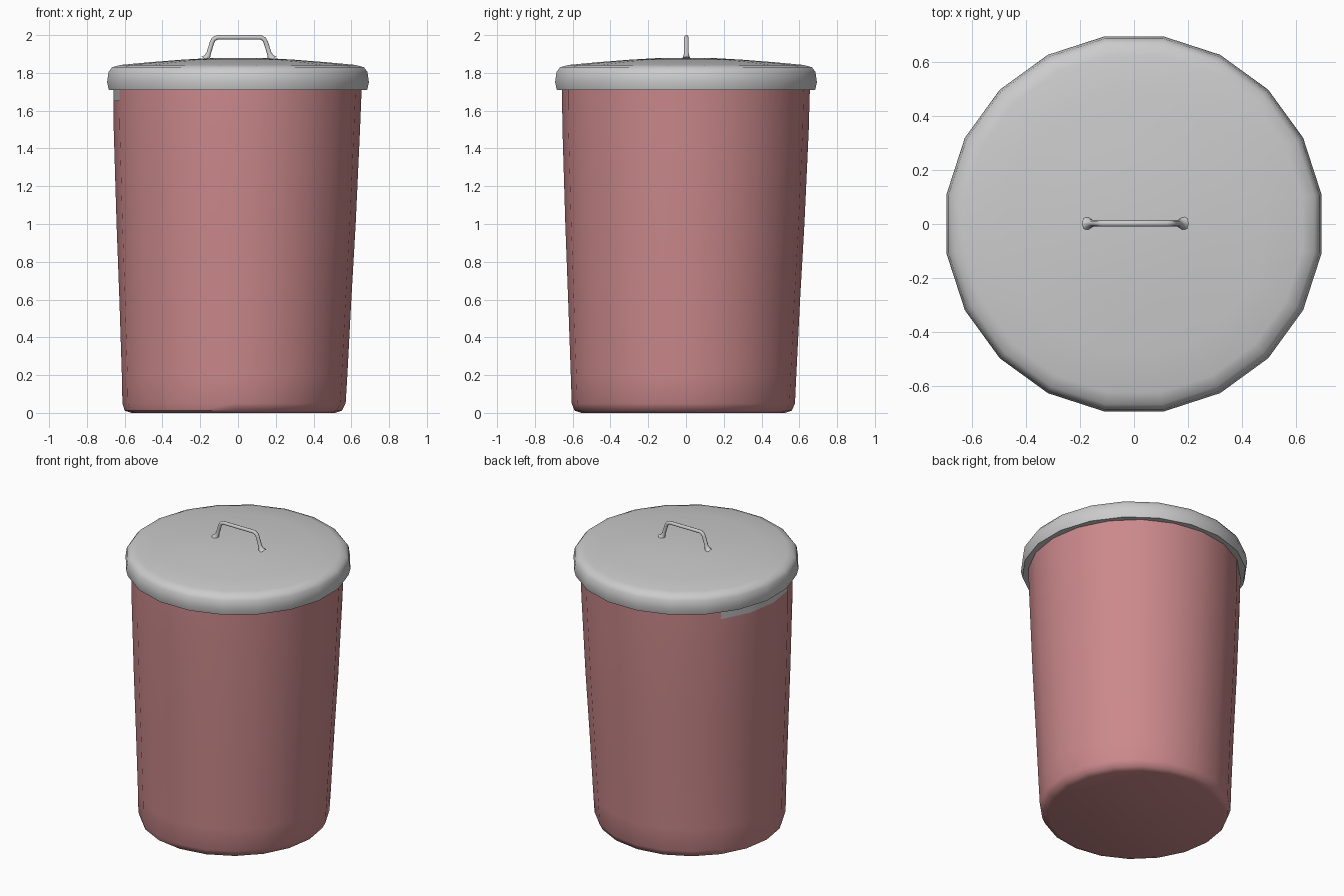
import bpy, bmesh
from math import sin, cos, radians

if "Cube" in bpy.data.objects:
    bpy.data.objects.remove(bpy.data.objects["Cube"])

SIDES = 20


def ring_point(ring, angle, extra=0.0):
    z, cx, cy, r = ring
    return (cx + (r + extra) * cos(angle), cy + (r + extra) * sin(angle), z)


def finish(name, bm, material=None):
    bmesh.ops.recalc_face_normals(bm, faces=bm.faces)
    mesh = bpy.data.meshes.new(name)
    bm.to_mesh(mesh)
    bm.free()
    mesh.shade_smooth()
    mesh.set_sharp_from_angle(angle=radians(50))
    if material:
        mesh.materials.append(material)
    obj = bpy.data.objects.new(name, mesh)
    bpy.context.collection.objects.link(obj)
    return obj


def loft(name, rings, start_deg, cap_start, cap_end, material=None):
    """Skin a stack of 20-sided rings, each (z, centre x, centre y, radius)."""
    bm = bmesh.new()
    step = 360 / SIDES
    loops = [[bm.verts.new(ring_point(r, radians(start_deg + i * step)))
              for i in range(SIDES)] for r in rings]
    for a, b in zip(loops, loops[1:]):
        for i in range(SIDES):
            j = (i + 1) % SIDES
            bm.faces.new((a[i], a[j], b[j], b[i]))
    if cap_start:
        bm.faces.new(loops[0][::-1])
    if cap_end:
        bm.faces.new(loops[-1])
    return finish(name, bm, material)


red = bpy.data.materials.new("faded_red")
red.diffuse_color = (0.60, 0.25, 0.26, 1)
red.use_nodes = True
red.node_tree.nodes["Principled BSDF"].inputs["Base Color"].default_value = red.diffuse_color

# Tapered bin body, slightly off centre at the base
body_rings = [
    (0.000, -0.025, -0.015, 0.540),
    (0.012, -0.025, -0.015, 0.575),
    (0.050, -0.021, -0.014, 0.591),
    (0.200, -0.018, -0.013, 0.597),
    (0.600, -0.014, -0.010, 0.614),
    (1.000, -0.010, -0.006, 0.633),
    (1.500, -0.006, -0.002, 0.652),
    (1.650, -0.003, -0.001, 0.655),
    (1.715, -0.001, 0.000, 0.656),
]
loft("bin_body", body_rings, 0, True, False, red)

# Low domed lid with a rounded rim and a flat lip underneath
lid_rings = [(z, 0, 0, r) for z, r in [
    (1.712, 0.640), (1.710, 0.692), (1.750, 0.702), (1.805, 0.694),
    (1.830, 0.675), (1.842, 0.630), (1.856, 0.480), (1.870, 0.300),
    (1.879, 0.140), (1.880, 0.020)]]
loft("lid", lid_rings, 9, False, True)

# Grey strip hanging below the lid on the left side
bm = bmesh.new()
cols = [[bm.verts.new(ring_point(r, radians(a), 0.002)) for r in body_rings[-2:]]
        for a in (144, 162, 180, 198)]
for a, b in zip(cols, cols[1:]):
    bm.faces.new((a[0], b[0], b[1], a[1]))
finish("lid_strip", bm)

# Bent wire handle with flared feet
curve = bpy.data.curves.new("lid_handle", "CURVE")
curve.dimensions = "3D"
curve.bevel_depth = 0.012
curve.bevel_resolution = 2
curve.use_fill_caps = True
half = [(0.176, 1.872, 2.2), (0.168, 1.885, 1.4), (0.160, 1.905, 1.0),
        (0.143, 1.960, 1.0), (0.134, 1.978, 1.0), (0.115, 1.988, 1.0)]
path = [(-x, z, r) for x, z, r in half] + half[::-1]
spline = curve.splines.new("POLY")
spline.points.add(len(path) - 1)
for p, (x, z, r) in zip(spline.points, path):
    p.co = (x + 0.005, 0.002, z, 1)
    p.radius = r
spline.use_smooth = True
handle = bpy.data.objects.new("lid_handle", curve)
bpy.context.collection.objects.link(handle)
